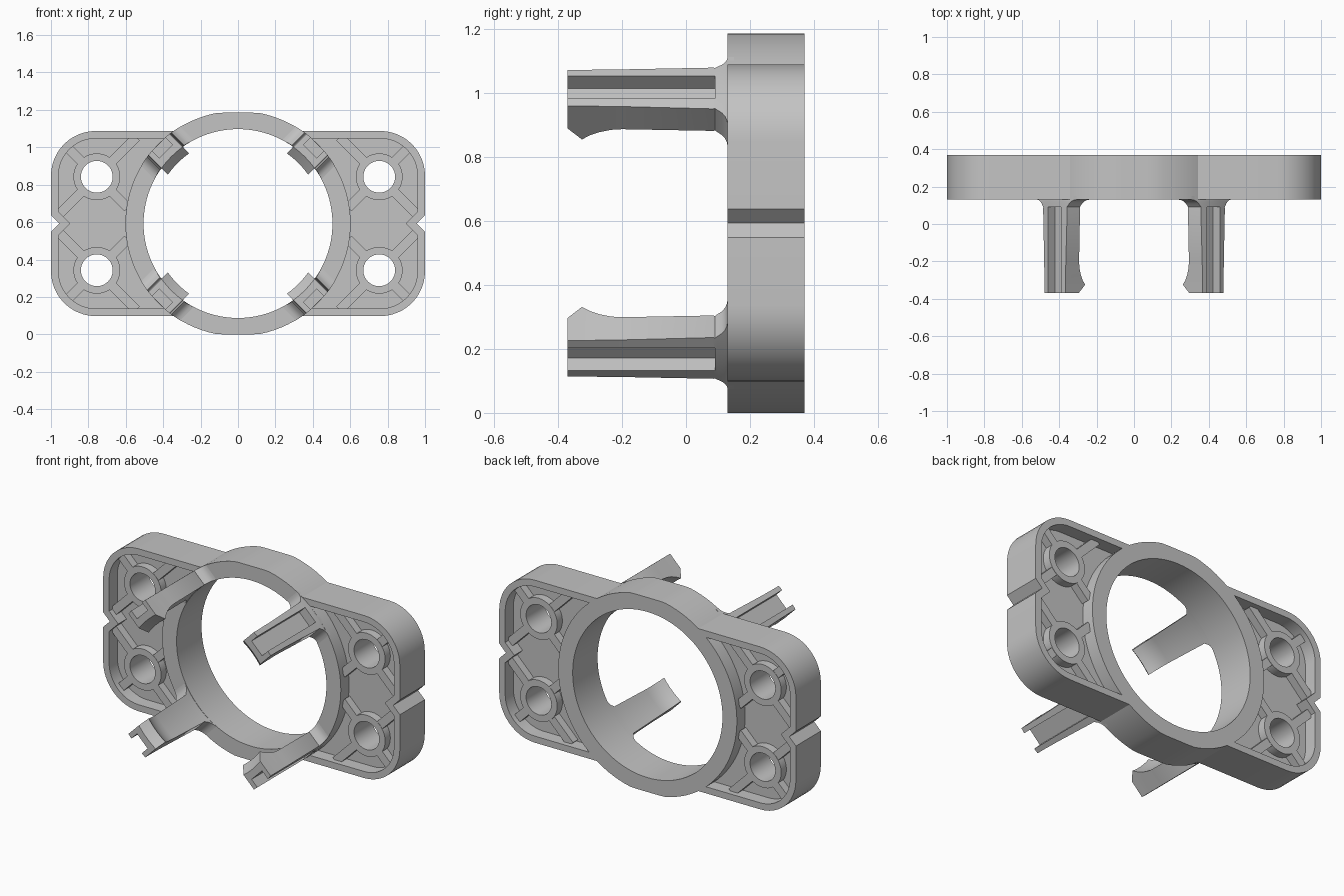
import bpy, bmesh, math
from mathutils import Vector

if "Cube" in bpy.data.objects:
    bpy.data.objects.remove(bpy.data.objects["Cube"])

CZ = 0.5925           # height of the ring centre
MID, HALF = 0.25, 0.12  # plate centre and half depth along y

grey = bpy.data.materials.new("light_grey")
grey.diffuse_color = (0.55, 0.55, 0.55, 1)
grey.use_nodes = True
grey.node_tree.nodes["Principled BSDF"].inputs["Base Color"].default_value = grey.diffuse_color


def finish(name, mesh):
    mesh.name = name
    mesh.materials.clear()
    mesh.materials.append(grey)
    ob = bpy.data.objects.new(name, mesh)
    bpy.context.collection.objects.link(ob)
    bpy.context.view_layer.objects.active = ob
    for o in bpy.context.selected_objects:
        o.select_set(False)
    ob.select_set(True)
    bpy.ops.object.shade_smooth_by_angle(angle=math.radians(30))
    return ob


def arc(r, a0, a1, n, cx=0, cz=0):
    """Points on an arc, angles in degrees."""
    return [(cx + r * math.cos(math.radians(a0 + (a1 - a0) * i / n)),
             cz + r * math.sin(math.radians(a0 + (a1 - a0) * i / n)))
            for i in range(n + 1)]


def circle(r, n=48, cx=0, cz=0):
    return arc(r, 0, 360, n, cx, cz)[:-1]


def extrude(name, loops, half):
    """Extrude filled outlines (inner loops are holes) along y."""
    cu = bpy.data.curves.new(name, 'CURVE')
    cu.dimensions = '2D'
    cu.fill_mode = 'BOTH'
    cu.extrude = half
    for pts in loops:
        sp = cu.splines.new('POLY')
        sp.points.add(len(pts) - 1)
        for p, (x, z) in zip(sp.points, pts):
            p.co = (x, z, 0, 1)
        sp.use_cyclic_u = True
    tmp = bpy.data.objects.new(name + "_outline", cu)
    bpy.context.collection.objects.link(tmp)
    dg = bpy.context.evaluated_depsgraph_get()
    mesh = bpy.data.meshes.new_from_object(tmp.evaluated_get(dg))
    bpy.data.objects.remove(tmp)
    bm = bmesh.new()
    bm.from_mesh(mesh)
    bmesh.ops.remove_doubles(bm, verts=bm.verts, dist=1e-5)
    for v in bm.verts:
        x, z, d = v.co
        v.co = (x, MID - d, CZ + z)
    bmesh.ops.recalc_face_normals(bm, faces=bm.faces)
    bm.to_mesh(mesh)
    bm.free()
    return finish(name, mesh)


# Central ring, slightly flattened at top and bottom
ring = [(x, max(-CZ, min(CZ, z))) for x, z in circle(0.602, 96)]
extrude("ring", [ring, circle(0.505, 96)], HALF)


def side_path(edge, top, r, notch_z, notch_x):
    """Rounded side outline with a V notch, running from top to bottom."""
    up = [(0.34, top)] + arc(r, 90, 0, 12, edge - r, top - r) + [(edge, notch_z)]
    return up + [(notch_x, 0)] + [(x, -z) for x, z in reversed(up)]


outer = side_path(1.0, 0.495, 0.24, 0.045, 0.955)
inner = side_path(0.96, 0.455, 0.20, 0.062, 0.898)
BX, BZ = 0.755, 0.25   # boss position

for s, side in ((1, "right"), (-1, "left")):
    def flip(pts):
        return [(s * x, z) for x, z in pts]

    # Rim wall round the wing
    extrude(side + "_rim", [flip(outer + inner[::-1])], HALF)

    # Thin web between the rim and the ring
    web = side_path(0.97, 0.465, 0.21, 0.06, 0.91) + arc(0.58, -53, 53, 24)
    holes = [flip(circle(0.085, 40, BX, k * BZ)) for k in (1, -1)]
    extrude(side + "_web", [flip(web)] + holes, 0.04)

    for k, level in ((1, "upper"), (-1, "lower")):
        # Boss round the screw hole
        extrude(f"{side}_{level}_boss",
                [flip(circle(0.125, 40, BX, k * BZ)),
                 flip(circle(0.085, 40, BX, k * BZ))], 0.09)
        # Diagonal ribs
        for i, (dx, dz, end) in enumerate(((1, 1, 0.21), (-1, 1, 0.30),
                                           (-1, -1, 0.235), (1, -1, 0.285))):
            d = Vector((dx, dz)).normalized()
            n = Vector((-d.y, d.x)) * 0.025
            c = Vector((BX, BZ))
            quad = [c + d * 0.11 + n, c + d * end + n,
                    c + d * end - n, c + d * 0.11 - n]
            extrude(f"{side}_{level}_rib_{i + 1}",
                    [flip([(p.x, k * p.y) for p in quad])], 0.088)

# Clip arm sections: y, half width, inner radius, groove depth
G = 0.055
sections = [(-0.37, 0.080, 0.505, G), (-0.325, 0.080, 0.457, G),
            (-0.30, 0.080, 0.475, G), (-0.27, 0.081, 0.490, G),
            (-0.235, 0.081, 0.500, G), (-0.20, 0.082, 0.504, G),
            (0.09, 0.089, 0.507, G), (0.09, 0.089, 0.507, 0)]
for a in range(15, 91, 15):    # fillet into the ring
    t = math.radians(a)
    sections.append((0.07 + 0.06 * math.sin(t),
                     0.089 + 0.06 * (1 - math.cos(t)), 0.507, 0))
sections.append((0.15, 0.149, 0.507, 0))
sections.sort(key=lambda q: (q[0], -q[3]))
sections = [(y, w, r, G if y < 0.0899 else g) for y, w, r, g in sections]


def arm_section(w, r, g):
    """Channel-shaped section as (radial, sideways) points."""
    inside = [(math.sqrt(r * r - v * v), v)
              for v in (-w + 2 * w * i / 8 for i in range(9))]

    def out(v, depth=0):
        return (math.sqrt(0.603 ** 2 - v * v) - depth, v)
    return inside + [out(w), out(0.05), out(0.05, g),
                     out(-0.05, g), out(-0.05), out(-w)]


for k, name in enumerate(("upper_right", "upper_left", "lower_left", "lower_right")):
    t = math.radians(45 + 90 * k)
    c, s = math.cos(t), math.sin(t)
    bm = bmesh.new()
    rows = [[bm.verts.new((u * c - v * s, y, CZ + u * s + v * c))
             for u, v in arm_section(w, r, g)] for y, w, r, g in sections]
    for a, b in zip(rows, rows[1:]):
        for i in range(len(a)):
            j = (i + 1) % len(a)
            bm.faces.new((a[i], a[j], b[j], b[i]))
    bm.faces.new(rows[0])
    bm.faces.new(rows[-1][::-1])
    bmesh.ops.remove_doubles(bm, verts=bm.verts, dist=1e-5)
    bmesh.ops.recalc_face_normals(bm, faces=bm.faces)
    mesh = bpy.data.meshes.new(name)
    bm.to_mesh(mesh)
    bm.free()
    finish(name + "_clip_arm", mesh)
